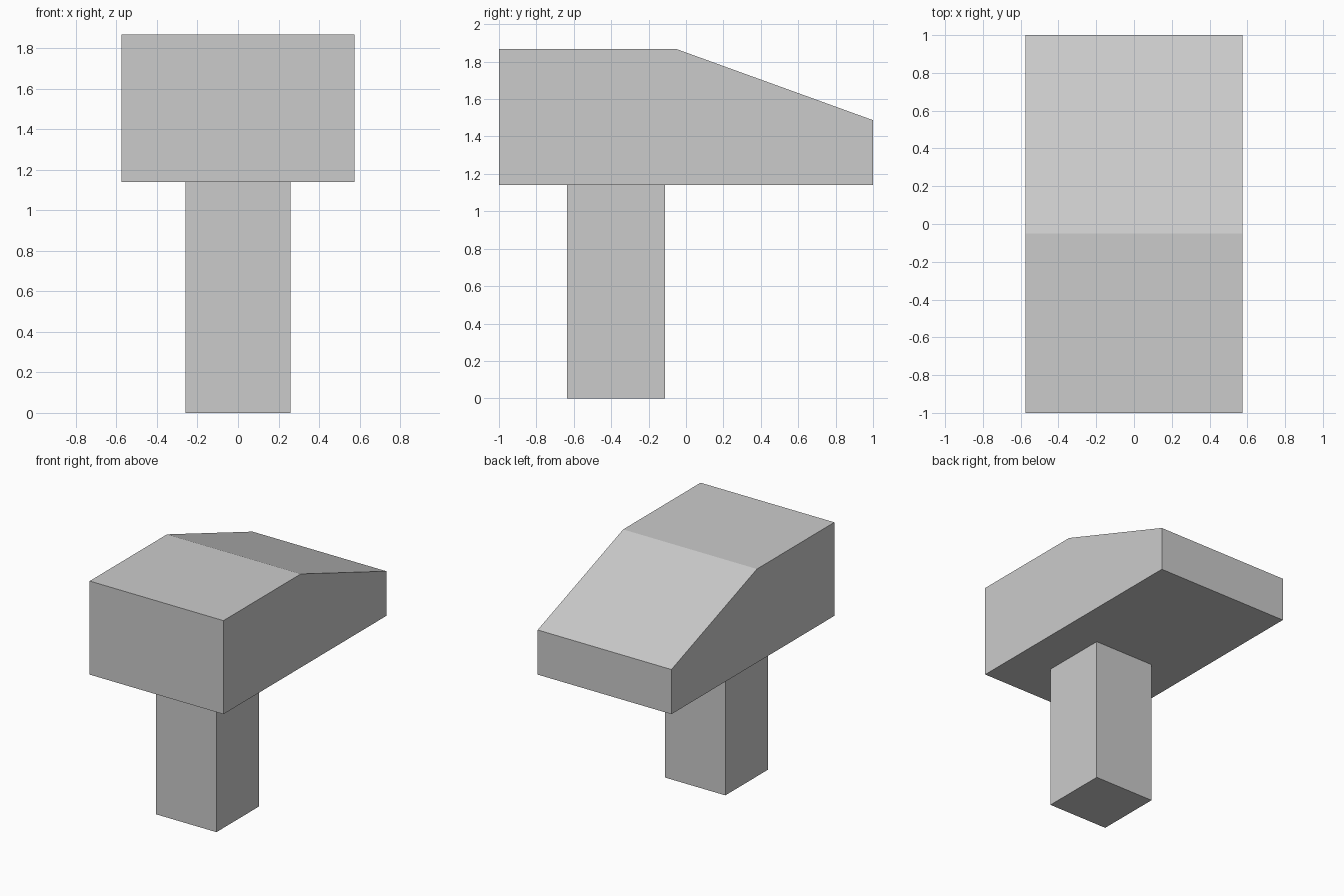
import bpy
import bmesh

if "Cube" in bpy.data.objects:
    bpy.data.objects.remove(bpy.data.objects["Cube"])


def extruded_profile(name, profile, half_width):
    """Extrude a closed (y, z) outline symmetrically along x."""
    bm = bmesh.new()
    face = bm.faces.new([bm.verts.new((-half_width, y, z)) for y, z in profile])
    result = bmesh.ops.extrude_face_region(bm, geom=[face], use_keep_orig=True)
    moved = [g for g in result["geom"] if isinstance(g, bmesh.types.BMVert)]
    bmesh.ops.translate(bm, vec=(2 * half_width, 0, 0), verts=moved)
    bmesh.ops.recalc_face_normals(bm, faces=bm.faces)
    mesh = bpy.data.meshes.new(name)
    bm.to_mesh(mesh)
    bm.free()
    obj = bpy.data.objects.new(name, mesh)
    bpy.context.collection.objects.link(obj)
    return obj


BASE = 1.14  # underside of the head

# Head: block with a sloping back top
extruded_profile("head", [(-1, BASE), (1, BASE), (1, 1.487), (-0.05, 1.867), (-1, 1.867)], 0.575)

# Post: square support under the front half of the head
extruded_profile("post", [(-0.636, 0), (-0.112, 0), (-0.112, BASE), (-0.636, BASE)], 0.26)
